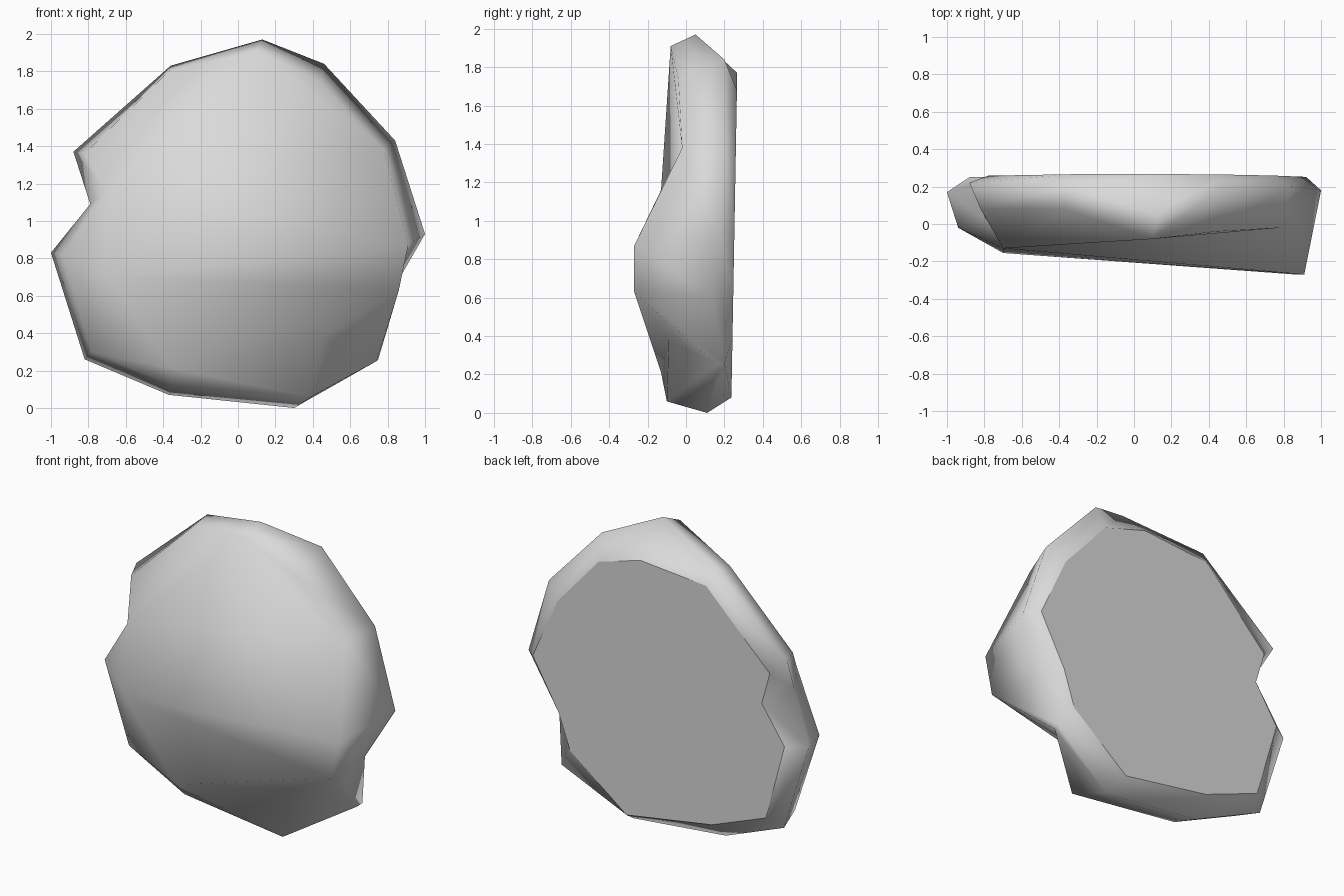
import bpy
import bmesh

# Remove the default cube
cube = bpy.data.objects.get("Cube")
if cube:
    bpy.data.objects.remove(cube, do_unlink=True)


def make_material(name, grey):
    material = bpy.data.materials.new(name)
    material.use_nodes = True
    colour = (grey, grey, grey, 1)
    material.diffuse_color = colour
    material.node_tree.nodes["Principled BSDF"].inputs["Base Color"].default_value = colour
    return material


# Widest outline of the slab, clockwise from the top: x, y, z
outline = [(.13, .05, 1.97), (.46, .2, 1.84), (.84, .2, 1.43), (1, .18, .93),
           (.81, .14, .6), (.75, .2, .26), (.3, .11, 0), (-.37, .12, .07),
           (-.82, .17, .26), (-1, .17, .83), (-.79, .02, 1.09),
           (-.88, .22, 1.37), (-.36, .2, 1.83)]

# Edge of the bulging front, one point for each outline point
front_edge = [(.1, -.08, 1.91), (.44, -.04, 1.74), (.78, -.02, 1.38), (.91, -.27, .87),
              (.86, -.27, .63), (.74, .16, .25), (.39, -.1, .06), (-.35, -.05, .12),
              (-.78, 0, .3), (-.94, -.02, .82), (-.7, -.13, 1.16),
              (-.82, .08, 1.36), (-.37, .08, 1.8)]

# Edge of the flat back: x, z
back_edge = [(.14, 1.77), (.44, 1.68), (.74, 1.34), (.92, .94), (.74, .62),
             (.66, .39), (.26, .08), (-.35, .18), (-.74, .33), (-.88, .83),
             (-.72, 1.07), (-.78, 1.28), (-.33, 1.73)]


def back_depth(z):
    # The back leans slightly outward toward the top
    return .235 + .018 * z


def bridge(bm, ring_a, ring_b):
    # Join two closed rings with a band of faces
    count = len(ring_a)
    for i in range(count):
        j = (i + 1) % count
        bm.faces.new((ring_a[i], ring_a[j], ring_b[j], ring_b[i]))


def build_front(bm, ring):
    # Facets of the front around the raised ridge and the undercut below it
    (top, top_right, right, ridge, ridge_end, low_right, foot,
     low, low_left, left, notch, upper_left, top_left) = ring
    undercut = bm.verts.new((.45, -.09, .38))
    chin = bm.verts.new((-.35, -.13, .21))
    cheek = bm.verts.new((-.7, -.155, .7))

    upper_facets = [(notch, upper_left, top_left), (notch, top_left, top),
                    (top, top_right, right), (top, right, notch),
                    (right, ridge, notch)]
    middle_facets = [(notch, ridge, cheek), (cheek, ridge, ridge_end),
                     (cheek, ridge_end, chin), (notch, cheek, left),
                     (cheek, low_left, left)]
    lower_facets = [(chin, ridge_end, undercut), (undercut, ridge_end, low_right),
                    (undercut, low_right, foot), (undercut, foot, chin),
                    (chin, foot, low), (chin, low, low_left),
                    (chin, low_left, cheek)]
    for facet in upper_facets + middle_facets + lower_facets:
        bm.faces.new(facet)


def build_slab():
    bm = bmesh.new()
    front = [bm.verts.new(p) for p in front_edge]
    middle = [bm.verts.new(p) for p in outline]
    back = [bm.verts.new((x, back_depth(z), z)) for x, z in back_edge]

    # Rounded rim
    bridge(bm, front, middle)
    bridge(bm, middle, back)

    # Bulging front
    build_front(bm, front)
    for face in bm.faces:
        face.smooth = True

    # Flat back with a crisp border
    flat_back = bm.faces.new(back)
    flat_back.smooth = False
    for edge in flat_back.edges:
        edge.smooth = False

    bmesh.ops.recalc_face_normals(bm, faces=bm.faces[:])
    mesh = bpy.data.meshes.new("rock_slab")
    bm.to_mesh(mesh)
    bm.free()
    return mesh


slab = bpy.data.objects.new("rock_slab", build_slab())
slab.data.materials.append(make_material("pale grey stone", .7))
bpy.context.scene.collection.objects.link(slab)
